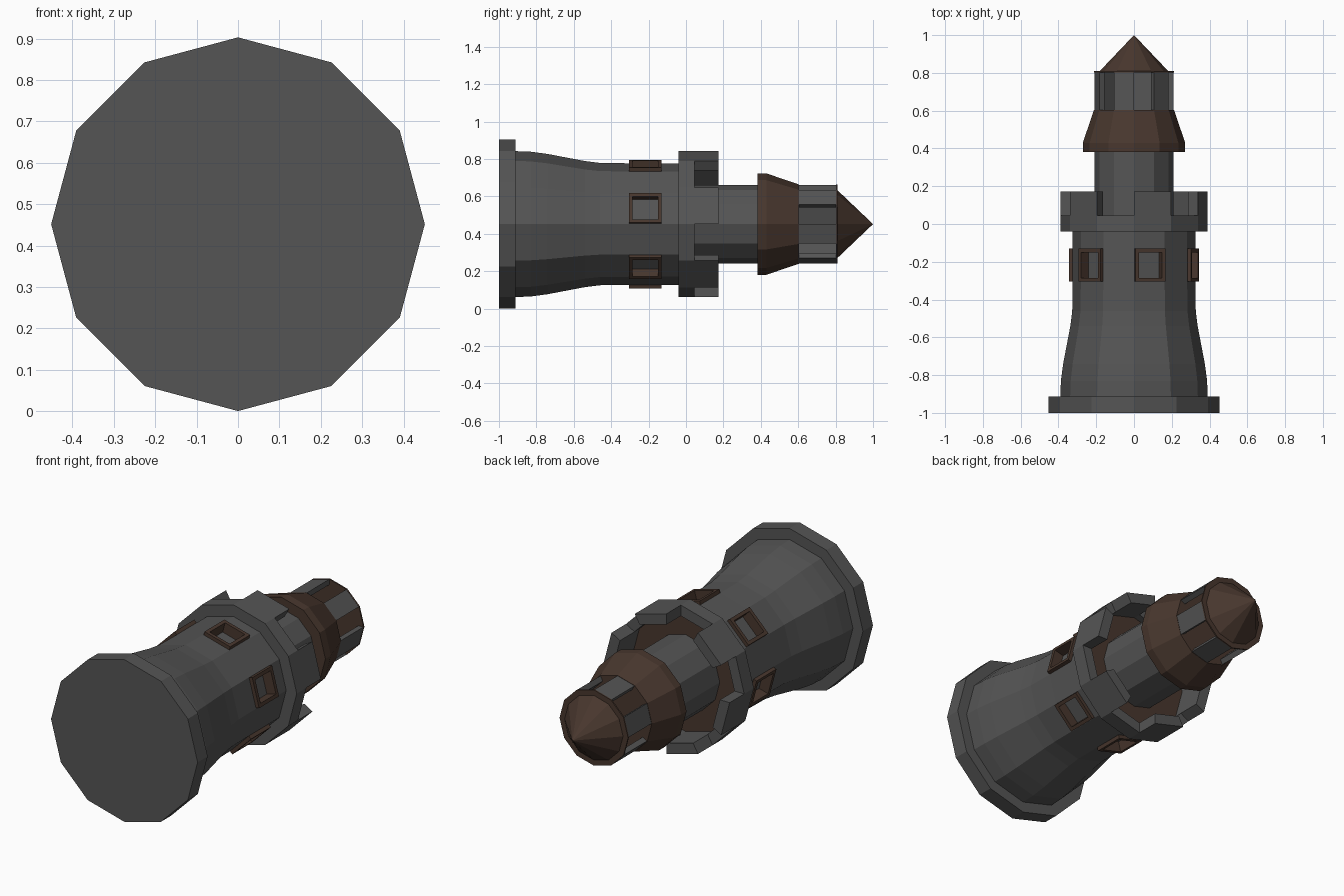
import bpy, bmesh
from math import cos, sin, radians
from mathutils import Vector

if "Cube" in bpy.data.objects:
    bpy.data.objects.remove(bpy.data.objects["Cube"])

N, AXIS_Z = 12, 0.4515


def material(name, rgb):
    m = bpy.data.materials.new(name)
    m.diffuse_color = (*rgb, 1)
    m.use_nodes = True
    m.node_tree.nodes["Principled BSDF"].inputs["Base Color"].default_value = m.diffuse_color
    return m


STONE = material("dark_stone", (0.09, 0.09, 0.09))
WOOD = material("brown_wood", (0.065, 0.038, 0.027))


def polar(r, y, deg):
    a = radians(deg)
    return Vector((r * cos(a), y, AXIS_Z + r * sin(a)))


def finish(bm, name, mat):
    bmesh.ops.remove_doubles(bm, verts=bm.verts, dist=1e-5)
    bmesh.ops.recalc_face_normals(bm, faces=bm.faces)
    me = bpy.data.meshes.new(name)
    bm.to_mesh(me)
    bm.free()
    me.materials.append(mat)
    ob = bpy.data.objects.new(name, me)
    bpy.context.collection.objects.link(ob)
    return ob


def lathe(profile, closed=False):
    """Twelve-sided sweep of (radius, y) points about the tower axis."""
    bm = bmesh.new()
    pairs = list(zip(profile, profile[1:] + profile[:1]))
    for p, q in pairs if closed else pairs[:-1]:
        for i in range(N):
            a, b = i * 30, i * 30 + 30
            pts = [polar(*p, a), polar(*p, b), polar(*q, b), polar(*q, a)]
            if p[0] == 0:
                pts.pop(0)
            elif q[0] == 0:
                pts.pop()
            bm.faces.new([bm.verts.new(v) for v in pts])
    bmesh.ops.remove_doubles(bm, verts=bm.verts, dist=1e-5)
    bmesh.ops.recalc_face_normals(bm, faces=bm.faces)
    return bm


def sector(name, mid, r0, r1, y0, y1, mat):
    """Straight block filling one side of the twelve-sided ring."""
    bm = bmesh.new()
    v = [bm.verts.new(polar(r, y, mid + d)) for y in (y0, y1)
         for r, d in ((r0, -15), (r1, -15), (r1, 15), (r0, 15))]
    bm.faces.new(v[:4])
    bm.faces.new(v[4:])
    for i in range(4):
        j = (i + 1) % 4
        bm.faces.new((v[i], v[j], v[j + 4], v[i + 4]))
    finish(bm, name, mat)


def window_frame(name, deg):
    """Rectangular brown surround set through the wall."""
    bm = bmesh.new()
    a = radians(deg)
    n, t = Vector((cos(a), 0, sin(a))), Vector((-sin(a), 0, cos(a)))
    c = Vector((0, -0.2175, AXIS_Z))

    def loop(w, h, d):
        return [bm.verts.new(c + n * d + t * w * s + Vector((0, h * k, 0)))
                for s, k in ((-1, -1), (1, -1), (1, 1), (-1, 1))]
    loops = [loop(0.082, 0.0875, 0.275), loop(0.082, 0.0875, 0.334),
             loop(0.063, 0.0675, 0.334), loop(0.063, 0.0675, 0.275)]
    for k in range(4):
        p, q = loops[k], loops[(k + 1) % 4]
        for i in range(4):
            j = (i + 1) % 4
            bm.faces.new((p[i], p[j], q[j], q[i]))
    finish(bm, name, WOOD)


# Plinth
finish(lathe([(0, -1), (0.4515, -1), (0.4515, -0.912), (0, -0.912)]), "plinth", STONE)

# Flared lower wall with recessed window openings on every other side
wall = lathe([(0.39, -0.912), (0.387, -0.83), (0.375, -0.74), (0.354, -0.63),
              (0.337, -0.54), (0.327, -0.46), (0.325, -0.305), (0.325, -0.13),
              (0.325, -0.04)])
for f in list(wall.faces):
    m = f.calc_center_median()
    if abs(m.y + 0.2175) < 0.01:
        side = min(range(15, 375, 60), key=lambda d: (m - polar(0.314, m.y, d)).length)
        if (m - polar(0.314, m.y, side)).length < 0.05:
            bmesh.ops.inset_individual(wall, faces=[f], thickness=0.018)
            inward = polar(0.038, 0, side) - Vector((0, 0, AXIS_Z))
            new = bmesh.ops.extrude_discrete_faces(wall, faces=[f])["faces"][0]
            for v in new.verts:
                v.co -= inward
finish(wall, "lower_wall", STONE)

# Gallery ring and deck
finish(lathe([(0.2, -0.04), (0.39, -0.04), (0.39, 0.045), (0.33, 0.045), (0.33, 0.0),
              (0.2, 0.0)], True), "gallery_parapet", STONE)
finish(lathe([(0.2, 0.003), (0.33, 0.003)]), "gallery_deck", WOOD)

# Windows, battlements and lantern pillars repeat every 60 degrees
for i in range(6):
    window_frame(f"window_frame_{i + 1}", 15 + 60 * i)
    sector(f"battlement_{i + 1}", 15 + 60 * i, 0.33, 0.39, 0.045, 0.173, STONE)
    sector(f"lantern_pillar_{i + 1}", 45 + 60 * i, 0.18, 0.21, 0.6, 0.808, STONE)

# Upper tower
finish(lathe([(0.21, 0.0), (0.21, 0.385)]), "upper_wall", STONE)

# Skirt roof and lantern floor
finish(lathe([(0, 0.382), (0.271, 0.382), (0.271, 0.43), (0.212, 0.603), (0, 0.603)]),
       "skirt_roof", WOOD)

# Lantern cap
finish(lathe([(0, 0.803), (0.211, 0.803), (0.211, 0.811), (0.18, 0.811), (0, 1.0)]),
       "lantern_cap", WOOD)
